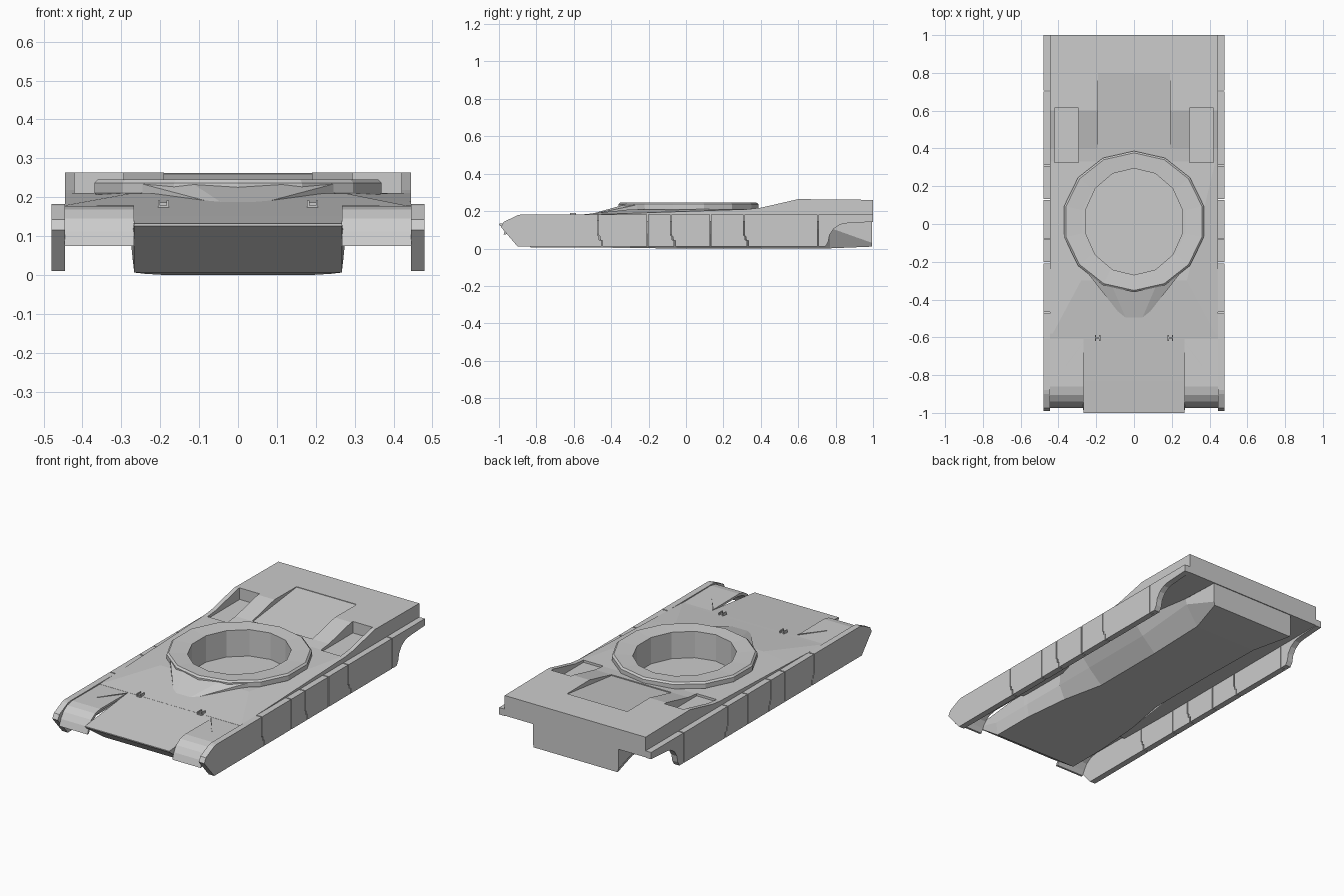
import bpy, bmesh, math

if "Cube" in bpy.data.objects:
    bpy.data.objects.remove(bpy.data.objects["Cube"])


def finish(name, bm):
    bmesh.ops.recalc_face_normals(bm, faces=bm.faces)
    me = bpy.data.meshes.new(name)
    bm.to_mesh(me)
    bm.free()
    ob = bpy.data.objects.new(name, me)
    bpy.context.collection.objects.link(ob)
    return ob


def skin(name, loops):
    """Closed solid through a list of point loops."""
    bm = bmesh.new()
    rings = [[bm.verts.new(p) for p in loop] for loop in loops]
    n = len(rings[0])
    for a, b in zip(rings, rings[1:]):
        for i in range(n):
            j = (i + 1) % n
            bm.faces.new((a[i], a[j], b[j], b[i]))
    bm.faces.new(rings[0])
    bm.faces.new(rings[-1])
    return finish(name, bm)


def loft(name, sections):
    """Each section is (y, right-half outline top to bottom); mirrored in x."""
    return skin(name, [[(x, y, z) for x, z in half] + [(-x, y, z) for x, z in reversed(half)]
                       for y, half in sections])


def extrude_yz(name, profile, x0, x1):
    """Side-view polygon extruded across x."""
    return skin(name, [[(x, y, z) for y, z in profile] for x in (x0, x1)])


def box(name, x0, x1, y0, y1, z0, z1):
    return extrude_yz(name, [(y0, z0), (y1, z0), (y1, z1), (y0, z1)], x0, x1)


def polygon(rx, ry, z, n=14, cy=0.0125):
    return [(rx * math.sin(2 * math.pi * i / n), cy + ry * math.cos(2 * math.pi * i / n), z)
            for i in range(n)]


def hull(name, points):
    """Convex solid around points mirrored by the caller."""
    bm = bmesh.new()
    for p in points:
        bm.verts.new(p)
    bmesh.ops.convex_hull(bm, input=bm.verts)
    return finish(name, bm)


def combine(target, tool, operation):
    m = target.modifiers.new("bool", 'BOOLEAN')
    m.operation = operation
    m.solver = 'EXACT'
    m.object = tool
    bpy.context.view_layer.objects.active = target
    bpy.ops.object.modifier_apply(modifier=m.name)
    bpy.data.objects.remove(tool)


# Lower hull: nose, glacis, belly narrowing in the middle
lower = loft("lower_hull", [
    (-1.0, [(0.267, 0.132), (0.268, 0.129), (0.267, 0.126)]),
    (-0.83, [(0.267, 0.151), (0.275, 0.08), (0.267, 0.006)]),
    (-0.6, [(0.267, 0.1765), (0.275, 0.08), (0.266, 0.006)]),
    (-0.57, [(0.267, 0.152), (0.275, 0.08), (0.265, 0.006)]),
    (-0.3, [(0.27, 0.152), (0.273, 0.08), (0.24, 0.003)]),
    (-0.05, [(0.34, 0.152), (0.275, 0.078), (0.19, 0.0)]),
    (0.4, [(0.34, 0.152), (0.275, 0.078), (0.19, 0.0)]),
    (0.77, [(0.28, 0.152), (0.276, 0.11), (0.2, 0.001)]),
    (0.995, [(0.27, 0.152), (0.27, 0.03), (0.265, 0.01)]),
])


# Upper hull deck over the tracks
def deck_section(y, xc, zc, ze, zb):
    return (y, [(xc, zc), (0.445, ze), (0.445, zb)])


deck = loft("hull", [
    deck_section(-0.61, 0.43, 0.176, 0.176, 0.15),
    deck_section(-0.58, 0.43, 0.179, 0.179, 0.15),
    deck_section(-0.3, 0.28, 0.209, 0.188, 0.145),
    deck_section(0.33, 0.43, 0.211, 0.21, 0.145),
    deck_section(0.4, 0.43, 0.218, 0.218, 0.145),
    deck_section(0.6, 0.43, 0.264, 0.264, 0.145),
    deck_section(1.0, 0.43, 0.26, 0.26, 0.145),
])
combine(deck, lower, 'UNION')

# Rear deck recesses: two side pockets and a central ramp
for s in (-1, 1):
    pocket = box("pocket_cutter", *sorted((s * 0.295, s * 0.42)), 0.325, 0.615, 0.198, 0.3)
    combine(deck, pocket, 'DIFFERENCE')
ramp = extrude_yz("ramp_cutter", [(0.4, 0.2125), (0.8, 0.259), (0.8, 0.3), (0.4, 0.3)],
                  -0.19, 0.19)
combine(deck, ramp, 'DIFFERENCE')

# Wedge rising to the ring, and the fourteen-sided bevelled ring
wedge = hull("ring_front_wedge", [
    (s * x, y, z) for s in (-1, 1) for x, y, z in (
        (0.08, -0.47, 0.19), (0.045, -0.495, 0.188), (0.25, -0.255, 0.235),
        (0.12, -0.32, 0.237), (0.08, -0.47, 0.15), (0.25, -0.255, 0.15))])
combine(deck, wedge, 'UNION')
ring = skin("turret_ring", [polygon(0.379 - d, 0.374 - d, z) for d, z in (
    (0.012, 0.195), (0.0, 0.212), (0.0, 0.237), (0.01, 0.246), (0.1, 0.2405))])
combine(deck, ring, 'UNION')
well = skin("well_cutter", [polygon(0.262, 0.282, z) for z in (0.09, 0.3)])
combine(deck, well, 'DIFFERENCE')

# Side skirts, split into panels by straight or stepped seams
GAP = 0.003
TOP, BOTTOM = 0.182, 0.01


def seam(y, stepped, side):
    o = y + side * GAP
    if not stepped:
        return [(o, BOTTOM), (o, TOP)]
    return [(o + 0.01, BOTTOM), (o + 0.01, 0.042), (o - 0.002, 0.046),
            (o - 0.002, 0.064), (o - 0.01, 0.07), (o - 0.01, TOP)]


seams = [(-0.46, True), (-0.205, False), (-0.07, True),
         (0.13, False), (0.32, True), (0.705, False)]
front = [(-0.9, BOTTOM), (-0.99, 0.115), (-0.975, 0.142), (-0.9, TOP - 0.004), (-0.88, TOP)]
arch = [(0.745, BOTTOM)] + [
    (0.86 - 0.1 * math.cos(a), 0.035 + 0.1 * math.sin(a))
    for a in [math.radians(d) for d in (0, 22, 45, 68, 90)]] + [(1.0, 0.143), (1.0, TOP)]
lefts = [front] + [seam(y, st, 1) for y, st in seams]
rights = [seam(y, st, -1) for y, st in seams] + [arch]
for s in (-1, 1):
    for i, (a, b) in enumerate(zip(lefts, rights)):
        extrude_yz(f"skirt_panel_{i + 1}", a + b[::-1], s * 0.445, s * 0.48)

# Front mudguards with curled lip, braces and tow brackets
guard_top = [(-0.6, 0.175), (-0.86, 0.177), (-0.905, 0.168), (-0.94, 0.145),
             (-0.962, 0.112), (-0.975, 0.075)]
guard = guard_top + [(y + 0.012, z - (0.012 if i < 5 else 0))
                     for i, (y, z) in reversed(list(enumerate(guard_top)))]
for s in (-1, 1):
    extrude_yz("front_mudguard", guard, s * 0.268, s * 0.446)
    hull("mudguard_brace", [
        (s * x, y, z) for z in (0.17, 0.179) for x, y in (
            (0.268, -0.63), (0.268, -0.624), (0.364, -0.75), (0.36, -0.754))])
    c = s * 0.192
    for d in (-0.011, 0.011):
        box("tow_bracket_arm", c + d - 0.003, c + d + 0.003, -0.62, -0.588, 0.17, 0.191)
    box("tow_bracket_bar", c - 0.011, c + 0.011, -0.606, -0.598, 0.17, 0.186)
    box("tow_bracket_foot", c - 0.014, c + 0.014, -0.622, -0.616, 0.168, 0.178)
